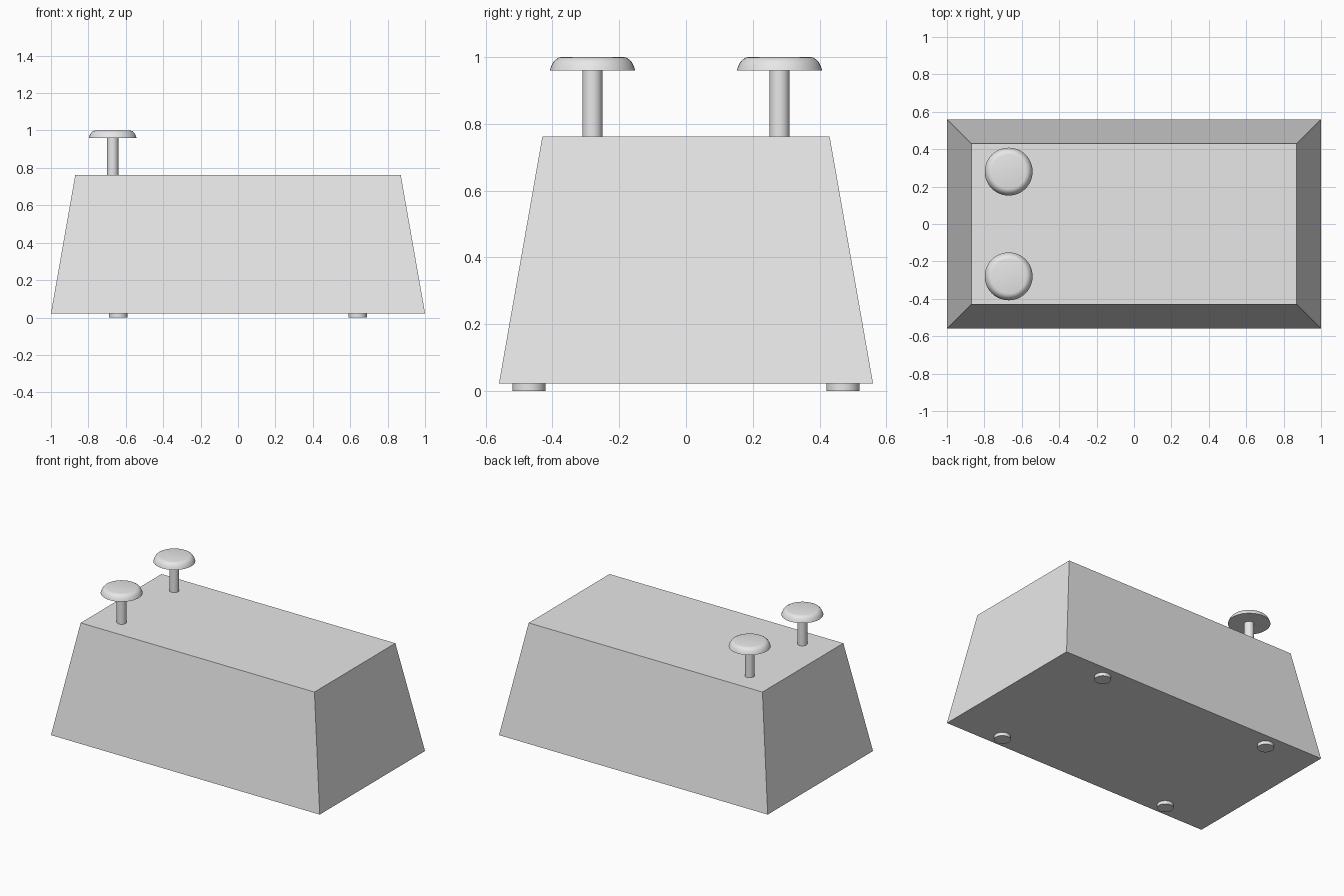
import bpy
import bmesh
import math

if "Cube" in bpy.data.objects:
    bpy.data.objects.remove(bpy.data.objects["Cube"], do_unlink=True)

grey = bpy.data.materials.new("light_grey")
grey.diffuse_color = (0.8, 0.8, 0.8, 1)
grey.use_nodes = True
grey.node_tree.nodes["Principled BSDF"].inputs["Base Color"].default_value = (0.8, 0.8, 0.8, 1)

BASE_Z, TOP_Z = 0.022, 0.762


def finish(name, bm, location=(0, 0, 0), smooth=False):
    """Turn a bmesh into a coloured object."""
    bmesh.ops.recalc_face_normals(bm, faces=bm.faces)
    mesh = bpy.data.meshes.new(name)
    bm.to_mesh(mesh)
    bm.free()
    mesh.materials.append(grey)
    obj = bpy.data.objects.new(name, mesh)
    obj.location = location
    bpy.context.collection.objects.link(obj)
    if smooth:
        bpy.ops.object.select_all(action='DESELECT')
        obj.select_set(True)
        bpy.context.view_layer.objects.active = obj
        bpy.ops.object.shade_smooth_by_angle(angle=math.radians(35))
    return obj


def lathe(name, profile, location, sides=48):
    """Stack rings of (radius, height) and close both ends."""
    bm = bmesh.new()
    rings = []
    for radius, z in profile:
        rings.append([bm.verts.new((radius * math.cos(math.tau * i / sides),
                                    radius * math.sin(math.tau * i / sides), z))
                      for i in range(sides)])
    for low, high in zip(rings, rings[1:]):
        for i in range(sides):
            j = (i + 1) % sides
            bm.faces.new((low[i], low[j], high[j], high[i]))
    bm.faces.new(rings[0])
    bm.faces.new(rings[-1])
    return finish(name, bm, location, smooth=True)


# Tapered body
bm = bmesh.new()
bmesh.ops.create_cube(bm, size=2)
for v in bm.verts:
    upper = v.co.z > 0
    v.co.x *= 0.87 if upper else 1.0
    v.co.y *= 0.43 if upper else 0.56
    v.co.z = TOP_Z if upper else BASE_Z
finish("body", bm)

# Knobs: thin stem under a rounded cap
cap_profile = [(0.128, 0), (0.124, 0.012), (0.118, 0.024), (0.110, 0.033),
               (0.101, 0.038), (0.092, 0.04)]
for side, y in (("front", -0.28), ("back", 0.28)):
    lathe(side + "_knob_stem", [(0.03, 0), (0.03, 0.2)], (-0.67, y, TOP_Z))
    lathe(side + "_knob_cap", cap_profile, (-0.67, y, 0.96))

# Four round feet
for side, y in (("front", -0.47), ("back", 0.47)):
    for hand, x in (("right", -0.64), ("left", 0.64)):
        lathe(f"{side}_{hand}_foot", [(0.05, 0), (0.05, BASE_Z)], (x, y, 0), 32)
